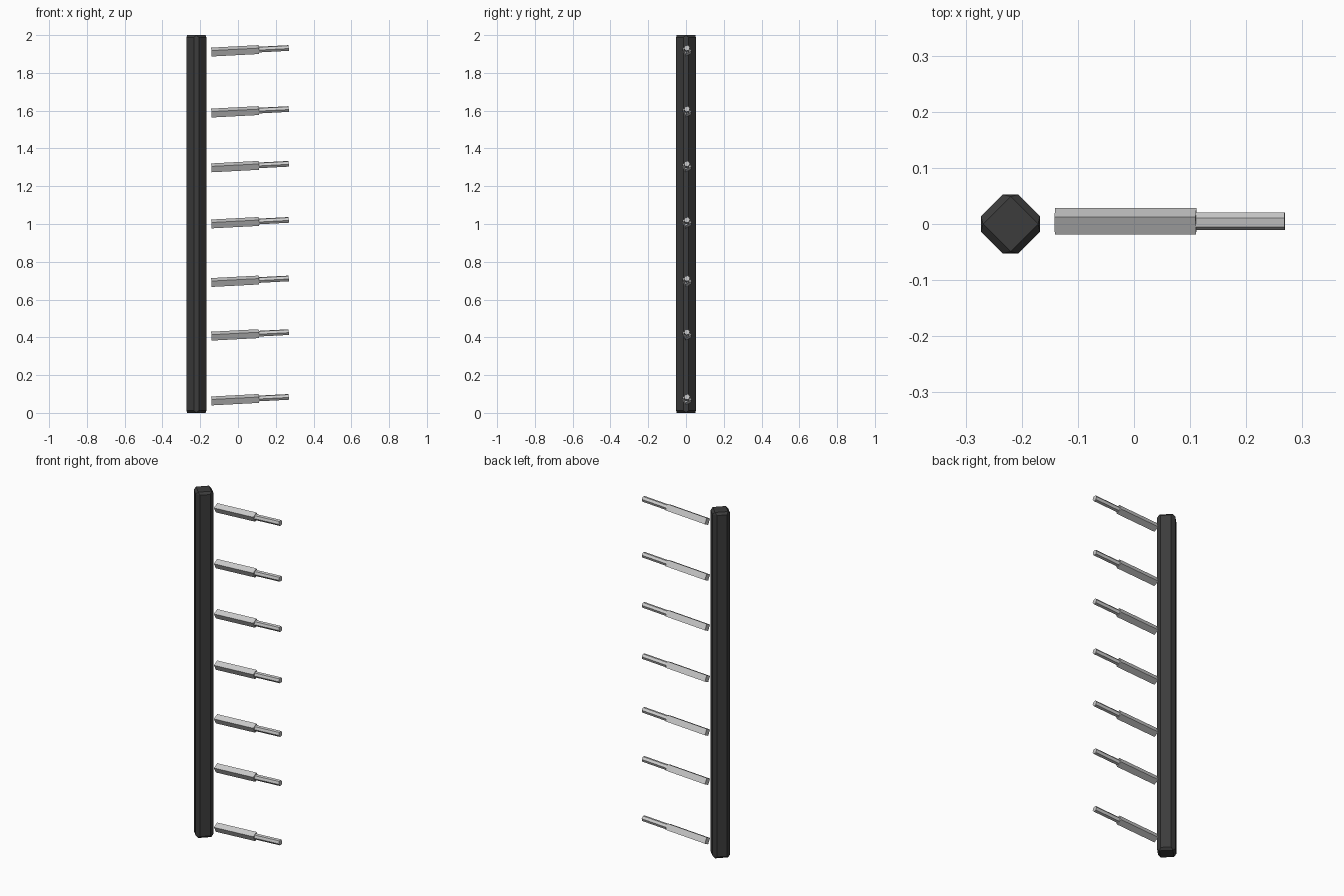
import bpy, bmesh, math
from mathutils import Vector

if "Cube" in bpy.data.objects:
    bpy.data.objects.remove(bpy.data.objects["Cube"])

POLE_X = -0.22
TILT = math.radians(3)


def finish(bm, name, mat=None):
    bmesh.ops.recalc_face_normals(bm, faces=bm.faces)
    mesh = bpy.data.meshes.new(name)
    bm.to_mesh(mesh)
    bm.free()
    obj = bpy.data.objects.new(name, mesh)
    bpy.context.collection.objects.link(obj)
    if mat:
        mesh.materials.append(mat)
    return obj


def prism(bm, x0, x1, radius, sides, turn):
    """Closed straight prism running along x."""
    rings = []
    for x in (x0, x1):
        angles = [turn + 2 * math.pi * i / sides for i in range(sides)]
        rings.append([bm.verts.new((x, radius * math.cos(a), radius * math.sin(a)))
                      for a in angles])
        bm.faces.new(rings[-1])
    for i in range(sides):
        j = (i + 1) % sides
        bm.faces.new((rings[0][i], rings[0][j], rings[1][j], rings[1][i]))


# Dark upright pole: diamond section with chamfered corners and ends
dark = bpy.data.materials.new("dark_grey")
dark.diffuse_color = (0.045, 0.045, 0.045, 1)
dark.use_nodes = True
dark.node_tree.nodes["Principled BSDF"].inputs["Base Color"].default_value = dark.diffuse_color
bm = bmesh.new()
for k in range(4):
    a = k * math.pi / 2
    d = Vector((math.cos(a), math.sin(a), 0))
    t = Vector((-d.y, d.x, 0))
    for z, cap_z in ((0.013, 0), (1.987, 2)):
        bm.verts.new(d * 0.0525 + t * 0.014 + Vector((0, 0, z)))
        bm.verts.new(d * 0.0525 - t * 0.014 + Vector((0, 0, z)))
        bm.verts.new(d * 0.049 + Vector((0, 0, cap_z)))
bmesh.ops.convex_hull(bm, input=bm.verts)
bmesh.ops.dissolve_limit(bm, angle_limit=0.01, verts=bm.verts, edges=bm.edges)
pole = finish(bm, "pole", dark)
pole.location.x = POLE_X

# Pegs floating beside the pole: thick square base, thin tip, tilted upward
for n, z in enumerate((0.074, 0.417, 0.701, 1.011, 1.308, 1.598, 1.921)):
    bm = bmesh.new()
    prism(bm, -0.205, 0.047, 0.0247, 4, math.radians(72))
    prism(bm, 0.047, 0.205, 0.016, 6, math.radians(10))
    peg = finish(bm, f"peg_{n + 1}")
    peg.location = (0.064, 0.005, z)
    peg.rotation_euler.y = -TILT
